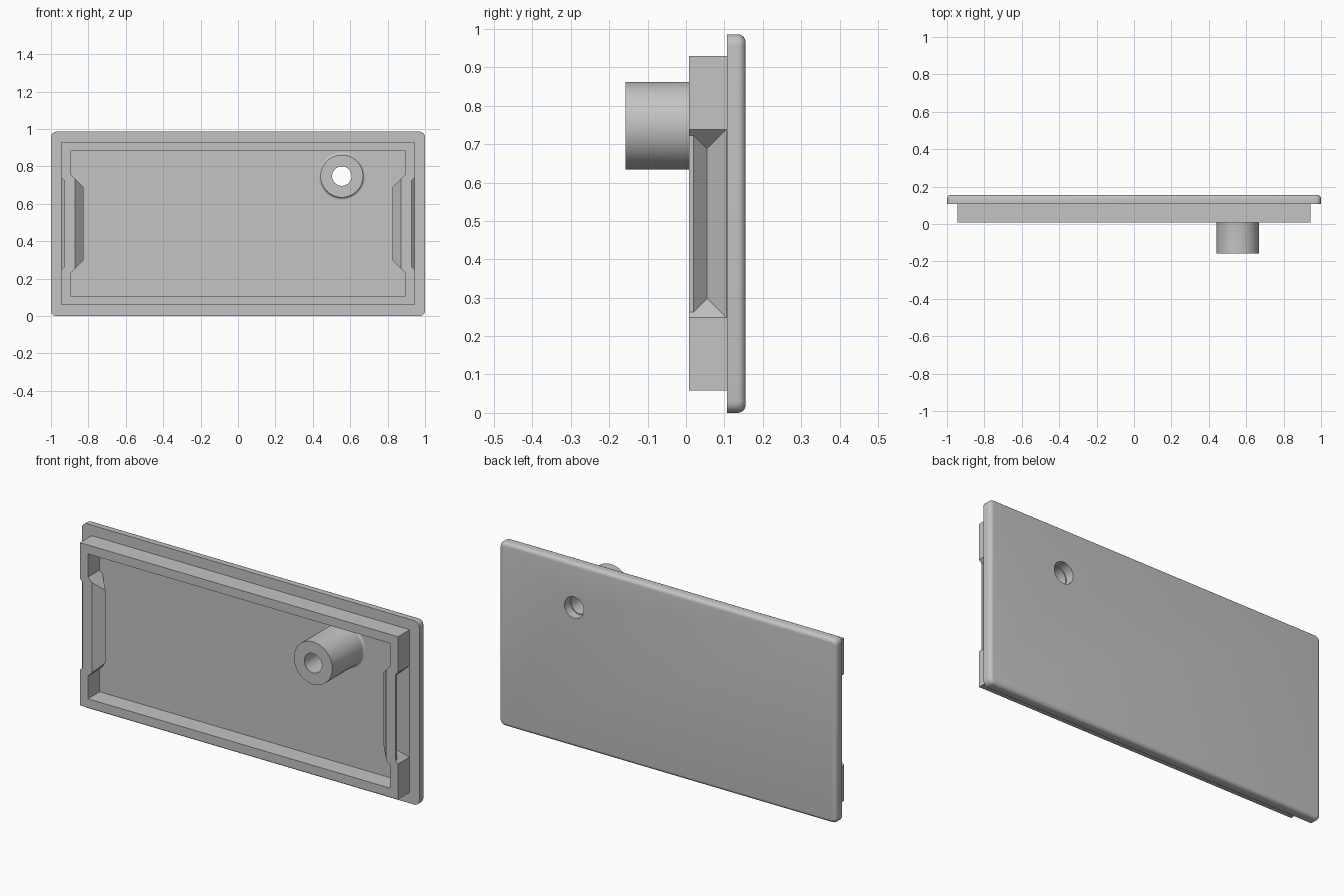
import bpy, bmesh, math
from mathutils import Vector, Matrix

if "Cube" in bpy.data.objects:
    bpy.data.objects.remove(bpy.data.objects["Cube"], do_unlink=True)

GREY = (0.55, 0.55, 0.55, 1)
grey = bpy.data.materials.new("plain grey")
grey.diffuse_color = GREY
grey.use_nodes = True
grey.node_tree.nodes["Principled BSDF"].inputs["Base Color"].default_value = GREY

MID_Z = 0.493                 # centre height of the panel
BOSS_X, BOSS_Z = 0.555, 0.748
FRONT, SEAT, BACK = 0.008, 0.107, 0.155   # rim front, plate front, plate back


def finish(bm, name):
    """Turn a bmesh into an object in the scene."""
    bmesh.ops.recalc_face_normals(bm, faces=bm.faces)
    mesh = bpy.data.meshes.new(name)
    bm.to_mesh(mesh)
    bm.free()
    mesh.materials.append(grey)
    obj = bpy.data.objects.new(name, mesh)
    bpy.context.collection.objects.link(obj)
    return obj


def box_mesh(half_x, y0, y1, z0, z1):
    bm = bmesh.new()
    bmesh.ops.create_cube(bm, size=1)
    for v in bm.verts:
        v.co = (v.co.x * 2 * half_x, y0 if v.co.y < 0 else y1, z0 if v.co.z < 0 else z1)
    return bm


def frustum(name, side, wide, narrow):
    """Hull between two rectangles, each given as (x, half length, y0, y1)."""
    bm = bmesh.new()
    for x, half, y0, y1 in (wide, narrow):
        for y in {y0, y1}:
            for z in (-half, half):
                bm.verts.new((side * x, y, MID_Z + z))
    bmesh.ops.convex_hull(bm, input=bm.verts)
    bmesh.ops.dissolve_limit(bm, angle_limit=0.01, verts=bm.verts, edges=bm.edges)
    return finish(bm, name)


def subtract(obj, cutter, keep=False):
    mod = obj.modifiers.new("cut", "BOOLEAN")
    mod.operation, mod.solver, mod.object = "DIFFERENCE", "EXACT", cutter
    bpy.context.view_layer.objects.active = obj
    bpy.ops.object.modifier_apply(modifier=mod.name)
    if not keep:
        bpy.data.objects.remove(cutter, do_unlink=True)


def smooth(obj):
    bpy.ops.object.select_all(action="DESELECT")
    obj.select_set(True)
    bpy.context.view_layer.objects.active = obj
    bpy.ops.object.shade_smooth_by_angle(angle=math.radians(30))


# Cover plate: rounded corners, then a rounded back edge
bm = box_mesh(1, SEAT, BACK, 0, 2 * MID_Z)
corners = [e for e in bm.edges if abs(e.verts[0].co.y - e.verts[1].co.y) > 0.01]
bmesh.ops.bevel(bm, geom=corners, offset=0.03, segments=6, profile=0.5, affect="EDGES")
back_edges = [e for e in bm.edges if all(v.co.y > BACK - 0.001 for v in e.verts)]
bmesh.ops.bevel(bm, geom=back_edges, offset=0.02, segments=5, profile=0.5, affect="EDGES")
plate = finish(bm, "cover_plate")

# Screw hole through the plate
bm = bmesh.new()
bmesh.ops.create_cone(bm, cap_ends=True, segments=48, radius1=0.057, radius2=0.057, depth=0.3,
                      matrix=Matrix.Translation((BOSS_X, SEAT, BOSS_Z))
                      @ Matrix.Rotation(math.pi / 2, 4, "X"))
subtract(plate, finish(bm, "hole_cutter"))
smooth(plate)

# Rim wall: the cavity leaves a wedge ridge inside each end,
# and a matching V groove is cut into the outside
rim = finish(box_mesh(0.943, FRONT, SEAT, 0.058, 0.93), "rim_wall")
cavity = finish(box_mesh(0.895, -0.05, 0.15, 0.106, 0.882), "cavity_cutter")
APEX_Y, APEX_HALF = 0.055, 0.195
for side in (-1, 1):
    ridge = frustum("ridge", side, (0.925, 0.295, APEX_Y - 0.1, APEX_Y + 0.1),
                    (0.825, APEX_HALF, APEX_Y, APEX_Y))
    subtract(cavity, ridge)
subtract(rim, cavity)
for side in (-1, 1):
    groove = frustum("groove", side, (0.953, 0.255, APEX_Y - 0.06, APEX_Y + 0.06),
                     (0.893, APEX_HALF, APEX_Y, APEX_Y))
    slot = frustum("slot", side, (0.953, 0.255, -0.02, 0.02), (0.928, 0.23, -0.02, 0.02))
    subtract(rim, groove)
    subtract(rim, slot)

# Hollow screw boss: lathed tube with a small fillet where it meets the plate
OUTER, BORE, FILLET, END = 0.114, 0.052, 0.012, -0.157
profile = [(BORE, SEAT), (BORE, END), (OUTER, END)]
for i in range(5):
    a = math.pi / 2 * i / 4
    profile.append((OUTER + FILLET * (1 - math.cos(a)), SEAT - FILLET * (1 - math.sin(a))))
bm = bmesh.new()
ring = [bm.verts.new((BOSS_X + r, y, BOSS_Z)) for r, y in profile]
edges = [bm.edges.new((ring[i], ring[(i + 1) % len(ring)])) for i in range(len(ring))]
bmesh.ops.spin(bm, geom=ring + edges, cent=(BOSS_X, 0, BOSS_Z), axis=(0, 1, 0),
               angle=2 * math.pi, steps=48)
bmesh.ops.remove_doubles(bm, verts=bm.verts, dist=0.0005)
smooth(finish(bm, "screw_boss"))
